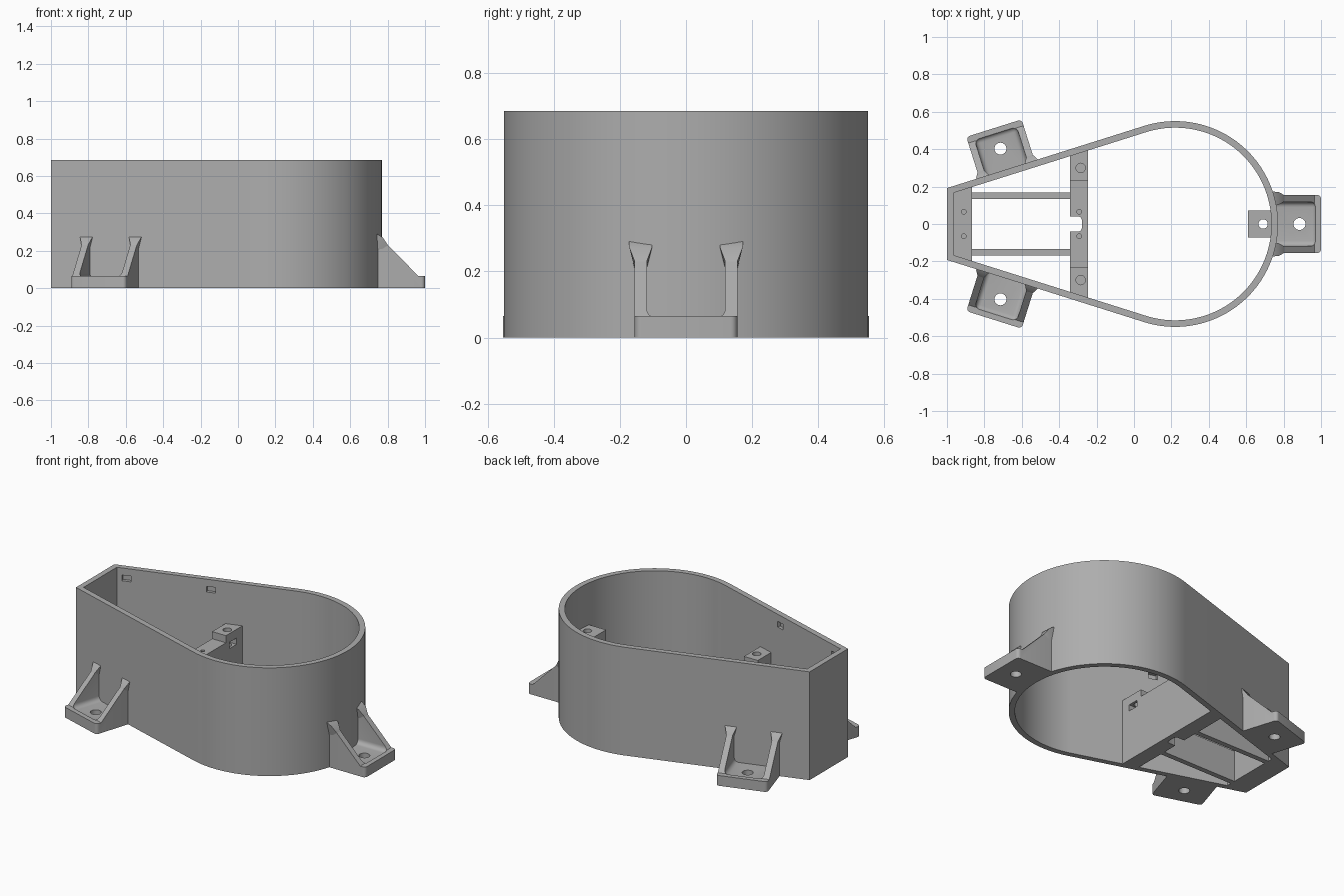
import bpy, bmesh, math
from mathutils import Matrix, Vector

cube = bpy.data.objects.get("Cube")
if cube:
    bpy.data.objects.remove(cube, do_unlink=True)

grey = bpy.data.materials.new("plain grey")
grey.use_nodes = True
grey.diffuse_color = (0.42, 0.42, 0.42, 1)
grey.node_tree.nodes["Principled BSDF"].inputs["Base Color"].default_value = (0.42, 0.42, 0.42, 1)

SLOPE = math.radians(17.5)            # taper of the straight walls
CX, R, T, H = 0.22, 0.55, 0.035, 0.685
NORMAL = Vector((-math.sin(SLOPE), math.cos(SLOPE), 0))
ALONG = Vector((math.cos(SLOPE), math.sin(SLOPE), 0))
REACH = NORMAL.x * CX + R             # distance of straight wall from the origin
POST_Z, BAR_Z = 0.42, 0.375


def finish(name, bm):
    bmesh.ops.recalc_face_normals(bm, faces=bm.faces)
    me = bpy.data.meshes.new(name)
    bm.to_mesh(me)
    bm.free()
    me.materials.append(grey)
    ob = bpy.data.objects.new(name, me)
    bpy.context.collection.objects.link(ob)
    return ob


def activate(ob):
    bpy.ops.object.select_all(action='DESELECT')
    ob.select_set(True)
    bpy.context.view_layer.objects.active = ob


def prism_bm(points, vec):
    bm = bmesh.new()
    face = bm.faces.new([bm.verts.new(p) for p in points])
    ext = bmesh.ops.extrude_face_region(bm, geom=[face])
    bmesh.ops.translate(bm, vec=vec, verts=[v for v in ext["geom"] if isinstance(v, bmesh.types.BMVert)])
    return bm


def prism(name, outline, z0, z1):
    return finish(name, prism_bm([(x, y, z0) for x, y in outline], (0, 0, z1 - z0)))


def box(name, size, mat, bevel=0):
    bm = bmesh.new()
    bmesh.ops.create_cube(bm, size=1, matrix=mat @ Matrix.Diagonal((*size, 1)))
    if bevel:
        bmesh.ops.bevel(bm, geom=bm.edges[:], offset=bevel, segments=5, profile=0.5, affect='EDGES')
    return finish(name, bm)


def drill(x, y, r, z0, z1):
    bm = bmesh.new()
    bmesh.ops.create_cone(bm, cap_ends=True, segments=24, radius1=r, radius2=r, depth=z1 - z0,
                          matrix=Matrix.Translation((x, y, (z0 + z1) / 2)))
    return finish("hole_cutter", bm)


def cut(ob, cutters):
    for c in cutters:
        c.hide_render = True
        activate(ob)
        m = ob.modifiers.new("cut", 'BOOLEAN')
        m.operation, m.solver, m.object = 'DIFFERENCE', 'EXACT', c
        bpy.ops.object.modifier_apply(modifier=m.name)
        bpy.data.objects.remove(c, do_unlink=True)


def wall_y(x, inset=0.02):
    return (REACH - inset + math.sin(SLOPE) * x) / math.cos(SLOPE)


# Teardrop wall: a round end joined by tangent lines to a narrow flat end
def teardrop(inset):
    a0 = math.pi / 2 + SLOPE
    arc = [-a0 + 2 * a0 * i / 96 for i in range(97)]
    pts = [(CX + (R - inset) * math.cos(a), (R - inset) * math.sin(a)) for a in arc]
    x = -1 + inset
    return pts + [(x, wall_y(x, inset)), (x, -wall_y(x, inset))]


bm = bmesh.new()
loops = [[bm.verts.new((x, y, z)) for x, y in teardrop(i)]
         for i, z in ((0, 0), (0, H), (T, H), (T, 0))]
n = len(loops[0])
for k in range(4):
    a, b = loops[k], loops[(k + 1) % 4]
    for i in range(n):
        j = (i + 1) % n
        bm.faces.new((a[i], a[j], b[j], b[i]))
wall = finish("teardrop_wall", bm)

# Shallow latch slots near the rim, inside the straight walls
slots = []
for side in (1, -1):
    for s in (-0.813, -0.304):
        p = NORMAL * (REACH - T) + ALONG * s
        mat = Matrix.Translation((p.x, side * p.y, 0.622)) @ Matrix.Rotation(side * SLOPE, 4, 'Z')
        slots.append(box("slot_cutter", (0.053, 0.04, 0.036), mat))
cut(wall, slots)

# Block across the narrow end
xa, xb = -0.98, -0.865
end_block = prism("end_block", [(xa, wall_y(xa)), (xa, -wall_y(xa)), (xb, -wall_y(xb)), (xb, wall_y(xb))], 0, BAR_Z)
cut(end_block, [drill(-0.91, s * 0.065, 0.012, 0.25, 0.5) for s in (1, -1)])

# Cross bar with a rounded cable notch
xa, xb, yp = -0.342, -0.245, 0.23
bar = prism("cross_bar", [(xa, yp), (xa, 0.04), (-0.295, 0.04), (-0.284, 0.035), (-0.279, 0.024),
                          (-0.279, -0.024), (-0.284, -0.035), (-0.295, -0.04), (xa, -0.04),
                          (xa, -yp), (xb, -yp), (xb, yp)], 0, BAR_Z)
cut(bar, [drill(-0.293, s * 0.065, 0.012, 0.25, 0.5) for s in (1, -1)])

# Screw posts at both ends of the bar, with a nut slot in the face
for side, label in ((1, "left"), (-1, "right")):
    post = prism(label + "_screw_post", [(xa, side * yp), (xb, side * yp), (xb, side * wall_y(xb)),
                                         (xa, side * wall_y(xa))], 0, POST_Z)
    cut(post, [drill(-0.285, side * 0.3, 0.025, 0.25, 0.5),
               box("nut_cutter", (0.1, 0.07, 0.04), Matrix.Translation((-0.265, side * 0.3, 0.345)))])
    # Rail joining the bar to the end block
    prism(label + "_rail", [(-0.87, side * 0.135), (-0.335, side * 0.135),
                            (-0.335, side * 0.168), (-0.87, side * 0.168)], 0, 0.2)

# Screw bracket on the round end, sloped underneath
bracket = finish("round_end_bracket", prism_bm([(0.61, -0.072, POST_Z), (0.75, -0.072, POST_Z), (0.75, -0.072, 0.14),
                                                (0.61, -0.072, 0.28)], (0, 0.144, 0)))
cut(bracket, [drill(0.69, 0, 0.025, 0.1, 0.5),
              box("nut_cutter", (0.12, 0.07, 0.04), Matrix.Translation((0.66, 0, 0.345)))])


# Mounting feet: a plate with two sloped ribs, hollowed by a rounded cutter
def foot(name, base, angle):
    w = 0.155
    profile = [(-0.026, 0), (0.23, 0), (0.23, 0.065), (0.195, 0.065), (0, 0.262), (-0.026, 0.288)]
    bm = prism_bm([(d, -w, z) for d, z in profile], (0, 2 * w, 0))
    corners = [e for e in bm.edges if all(v.co.x > 0.229 for v in e.verts)
               and abs(e.verts[0].co.z - e.verts[1].co.z) > 0.01]
    bmesh.ops.bevel(bm, geom=corners, offset=0.02, segments=5, profile=0.5, affect='EDGES')
    ob = finish(name, bm)
    cut(ob, [box("recess_cutter", (0.26, 0.236, 0.5), Matrix.Translation((0.075, 0, 0.302)), 0.028),
             drill(0.115, 0, 0.032, -0.1, 0.2)])
    place = Matrix.Translation((*base, 0)) @ Matrix.Rotation(angle, 4, 'Z')
    ob.matrix_world = place
    # Flared tips where the ribs run into the wall
    bm = bmesh.new()
    for side in (1, -1):
        tip = [(-0.026, 0.036, 0.29), (0.004, 0.034, 0.272), (-0.026, 0.014, 0.19),
               (0.004, 0.015, 0.2), (0.035, 0.016, 0.225)]
        vs = [bm.verts.new((d, side * 0.137 + s * y, z)) for d, y, z in tip for s in (1, -1)]
        hull = bmesh.ops.convex_hull(bm, input=vs)
        loose = [v for v in hull["geom_interior"] if isinstance(v, bmesh.types.BMVert)]
        bmesh.ops.delete(bm, geom=loose, context='VERTS')
    finish(name + "_rib_flares", bm).matrix_world = place


foot("round_end_foot", (CX + R, 0), 0)
p = NORMAL * REACH - ALONG * 0.56
foot("left_foot", (p.x, p.y), math.pi / 2 + SLOPE)
foot("right_foot", (p.x, -p.y), -math.pi / 2 - SLOPE)

# Smooth curved faces while keeping edges sharp
for ob in [o for o in bpy.context.scene.objects if o.type == 'MESH']:
    activate(ob)
    bpy.ops.object.shade_smooth_by_angle(angle=math.radians(30))
